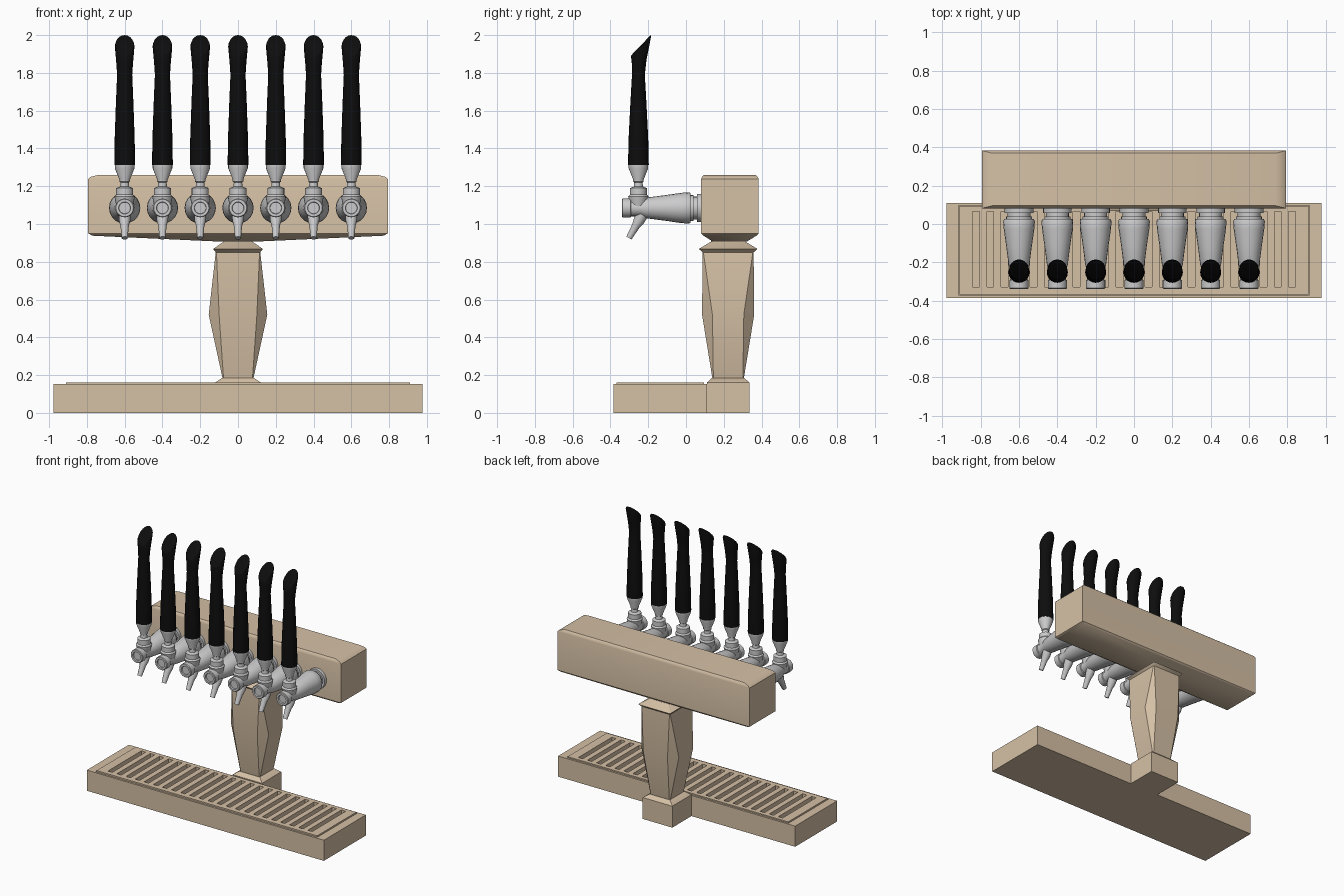
import bpy, bmesh, math
from mathutils import Vector

if "Cube" in bpy.data.objects:
    bpy.data.objects.remove(bpy.data.objects["Cube"])


def material(name, rgb):
    m = bpy.data.materials.new(name)
    m.diffuse_color = (*rgb, 1)
    m.use_nodes = True
    m.node_tree.nodes["Principled BSDF"].inputs["Base Color"].default_value = m.diffuse_color
    return m


TAN = material("warm_tan", (0.665, 0.527, 0.376))
METAL = material("light_metal", (0.60, 0.60, 0.61))
BLACK = material("black", (0.004, 0.004, 0.004))


def finish(name, bm, mat, angle=35):
    bmesh.ops.recalc_face_normals(bm, faces=bm.faces)
    me = bpy.data.meshes.new(name)
    bm.to_mesh(me)
    bm.free()
    me.materials.append(mat)
    ob = bpy.data.objects.new(name, me)
    bpy.context.collection.objects.link(ob)
    bpy.ops.object.select_all(action='DESELECT')
    ob.select_set(True)
    bpy.context.view_layer.objects.active = ob
    bpy.ops.object.shade_smooth_by_angle(angle=math.radians(angle))
    return ob


def loft(bm, rings):
    """Skin a stack of equal-length point rings and cap both ends."""
    vs = [[bm.verts.new(p) for p in r] for r in rings]
    n = len(vs[0])
    for a, b in zip(vs, vs[1:]):
        for i in range(n):
            j = (i + 1) % n
            bm.faces.new((a[i], a[j], b[j], b[i]))
    bm.faces.new(vs[0])
    bm.faces.new(vs[-1])


def rect(hx, hy, z, cy=0.0):
    return [(x * hx, cy + y * hy, z) for x, y in ((-1, -1), (1, -1), (1, 1), (-1, 1))]


def octagon(hx, hy, z, c, cy):
    """Rectangle with its corners cut by c."""
    pts = ((hx - c, -hy), (hx, c - hy), (hx, hy - c), (hx - c, hy),
           (c - hx, hy), (-hx, hy - c), (-hx, c - hy), (c - hx, -hy))
    return [(x, y + cy, z) for x, y in pts]


def lathe(bm, profile, origin, axis, seg=20):
    """Revolve (distance along axis, radius) pairs around an axis."""
    axis = Vector(axis).normalized()
    u = Vector((1, 0, 0))
    v = axis.cross(u)
    rings = []
    for d, r in profile:
        c = Vector(origin) + axis * d
        rings.append([c + r * (u * math.cos(t) + v * math.sin(t))
                      for t in (2 * math.pi * k / seg for k in range(seg))])
    loft(bm, rings)


def box(bm, x0, x1, y0, y1, z0, z1):
    loft(bm, [[(x0, y0, z), (x1, y0, z), (x1, y1, z), (x0, y1, z)] for z in (z0, z1)])


# drip tray with a sunken top
TY = -0.1375
bm = bmesh.new()
loft(bm, [rect(0.978, 0.2475, 0, TY), rect(0.978, 0.2475, 0.154, TY),
          rect(0.915, 0.234, 0.154, TY), rect(0.915, 0.234, 0.125, TY)])
finish("drip_tray", bm, TAN)

# slotted grille: two rails, two ends and the bars between 23 slots
bm = bmesh.new()
Y0, Y1, STEP, SLOT = -0.33, 0.065, 0.075, 0.036
for y0, y1 in ((-0.367, Y0), (Y1, 0.095)):
    box(bm, -0.91, 0.91, y0, y1, 0.125, 0.162)
edges = [-0.91]
for i in range(23):
    x = (i - 11) * STEP
    edges += [x - SLOT / 2, x + SLOT / 2]
edges.append(0.91)
for x0, x1 in zip(edges[::2], edges[1::2]):
    box(bm, x0, x1, Y0, Y1, 0.125, 0.162)
finish("tray_grille", bm, TAN)

# foot behind the tray
CY = 0.223
bm = bmesh.new()
loft(bm, [rect(0.122, 0.113, 0, CY), rect(0.122, 0.113, 0.16, CY),
          rect(0.085, 0.085, 0.185, CY)])
finish("column_foot", bm, TAN)

# column: square ends swelling to a chamfered middle, with a collar on top
bm = bmesh.new()
loft(bm, [octagon(hx, hy, z, c, CY) for hx, hy, z, c in (
    (0.08, 0.082, 0.175, 0.004), (0.155, 0.138, 0.52, 0.055),
    (0.118, 0.135, 0.85, 0.004), (0.132, 0.155, 0.868, 0.004),
    (0.075, 0.09, 0.907, 0.004), (0.075, 0.09, 0.93, 0.004))])
finish("column", bm, TAN)

# beam that carries the taps
BY = 0.2325
bm = bmesh.new()
loft(bm, [rect(hx, hy, z, BY) for hx, hy, z in (
    (0.10, 0.09, 0.907), (0.77, 0.14, 0.938), (0.793, 0.152, 0.95),
    (0.793, 0.152, 1.238), (0.78, 0.147, 1.25), (0.74, 0.137, 1.26))])
finish("beam", bm, TAN)

# tap body: wall flange, barrel, nozzle, spout and handle stem
bm = bmesh.new()
TZ = 1.085
lathe(bm, [(0, 0.075), (0.028, 0.075), (0.028, 0.06), (0.045, 0.06), (0.045, 0.068),
           (0.06, 0.068), (0.06, 0.078), (0.07, 0.083), (0.11, 0.08), (0.2, 0.067),
           (0.3, 0.054), (0.325, 0.044), (0.375, 0.044), (0.378, 0.05), (0.42, 0.05),
           (0.424, 0.046), (0.424, 0.032), (0.414, 0.03)],
      (0, 0.085, TZ), (0, -1, 0))
lathe(bm, [(0, 0.032), (0.05, 0.03), (0.08, 0.022), (0.155, 0.016)],
      (0, -0.225, 1.06), (0, -0.5, -0.87), 14)
HY = -0.252
lathe(bm, [(0, 0.04), (0.045, 0.05), (0.065, 0.054), (0.075, 0.045), (0.11, 0.045),
           (0.118, 0.024), (0.14, 0.022), (0.145, 0.028), (0.155, 0.028), (0.215, 0.052),
           (0.235, 0.052)], (0, HY, 1.08), (0, 0, 1))
tap = finish("tap_1", bm, METAL)

# tap handle: tapered grip whose flared top is cut on a slant
bm = bmesh.new()
rings = []
for z, yc, rx, ry, tilt in ((1.312, HY, 0.055, 0.055, 0), (1.45, HY, 0.053, 0.052, 0),
                            (1.65, HY, 0.046, 0.042, 0), (1.79, HY, 0.040, 0.034, 0),
                            (1.85, -0.247, 0.044, 0.038, 0.02),
                            (1.94, -0.238, 0.052, 0.053, 0.052),
                            (1.947, -0.238, 0.049, 0.051, 0.053)):
    rings.append([(rx * math.cos(t), yc + ry * math.sin(t), z + tilt * math.sin(t))
                  for t in (2 * math.pi * k / 20 for k in range(20))])
loft(bm, rings)
handle = finish("tap_handle_1", bm, BLACK)

# repeat the tap along the beam
for i in range(7):
    for src, label in ((tap, "tap_"), (handle, "tap_handle_")):
        ob = src
        if i:
            ob = bpy.data.objects.new(label + str(i + 1), src.data)
            bpy.context.collection.objects.link(ob)
        ob.location.x = (i - 3) * 0.2
